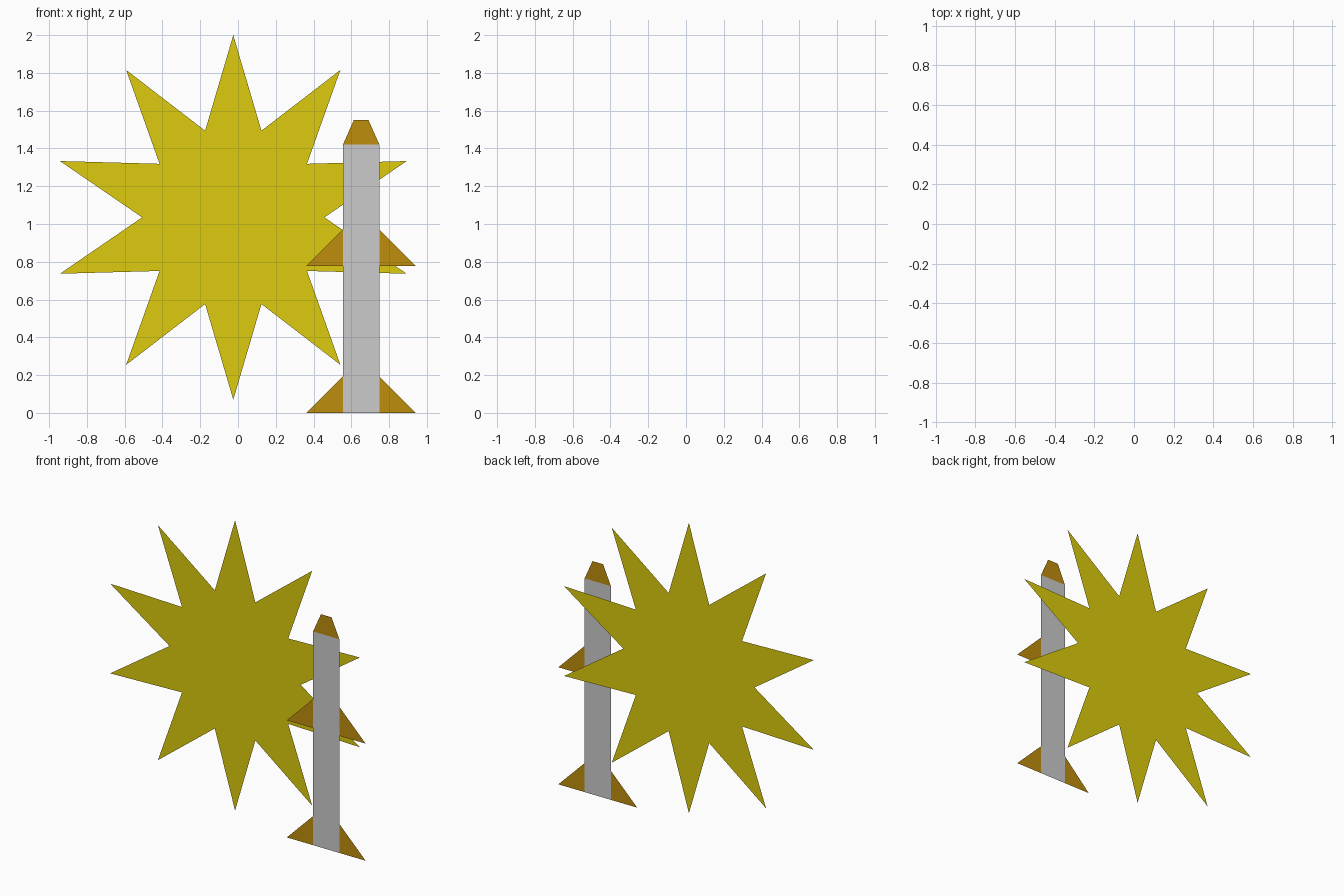
import bpy
from math import sin, cos, pi

if "Cube" in bpy.data.objects:
    bpy.data.objects.remove(bpy.data.objects["Cube"])


def material(name, rgb):
    mat = bpy.data.materials.new(name)
    mat.diffuse_color = (*rgb, 1)
    mat.use_nodes = True
    mat.node_tree.nodes["Principled BSDF"].inputs["Base Color"].default_value = mat.diffuse_color
    return mat


def sheet(name, outline, y, mat=None):
    """Flat single-face cutout from (x, z) points, facing -y."""
    mesh = bpy.data.meshes.new(name)
    mesh.from_pydata([(x, y, z) for x, z in outline], [], [range(len(outline))])
    if mat:
        mesh.materials.append(mat)
    obj = bpy.data.objects.new(name, mesh)
    bpy.context.collection.objects.link(obj)
    return obj


yellow = material("yellow", (0.72, 0.60, 0.004))
orange = material("orange", (0.51, 0.27, 0.004))

# Ten-pointed star burst, just behind the rocket
R, CX, CZ = 0.965, -0.025, 1.035
star = []
for i in range(20):
    r = R if i % 2 == 0 else R / 2
    a = pi / 2 + i * pi / 10
    star.append((CX + r * cos(a), CZ + r * sin(a)))
sheet("star_burst", star, 0.005, yellow)

# Rocket body and blunt nose
X, W, TOP, Y = 0.652, 0.0965, 1.42, -0.005
sheet("rocket_body", [(X - W, 0), (X + W, 0), (X + W, TOP), (X - W, TOP)], Y)
sheet("rocket_nose", [(X - W, TOP), (X + W, TOP),
                      (X + 0.039, 1.55), (X - 0.039, 1.55)], Y, orange)

# Two pairs of triangular fins
for level, z in (("lower", 0.0), ("middle", 0.778)):
    for side, s in (("left", -1), ("right", 1)):
        fin = [(X + s * W, z), (X + s * 3 * W, z), (X + s * W, z + 2 * W)]
        sheet(f"{level}_fin_{side}", fin[::s], Y, orange)
